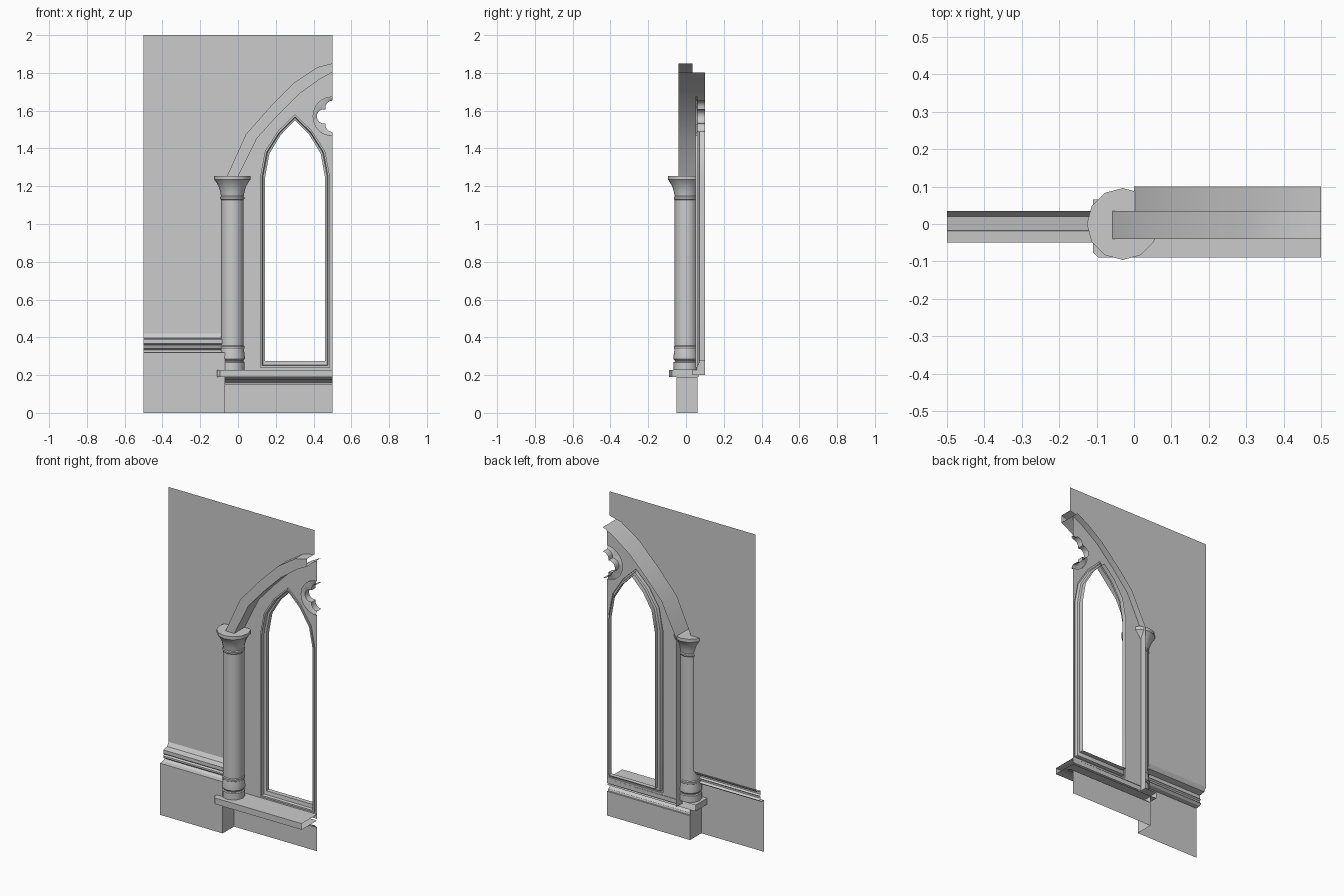
import bpy
from math import sin, cos, pi, sqrt
from mathutils import Vector
from mathutils.geometry import tessellate_polygon

if "Cube" in bpy.data.objects:
    bpy.data.objects.remove(bpy.data.objects["Cube"])


def build(name, verts, faces, toward=None, smooth=True):
    """Make a mesh; flip it if its first face looks away from 'toward'."""
    me = bpy.data.meshes.new(name)
    me.from_pydata([tuple(v) for v in verts], [], faces)
    me.update()
    if toward and me.polygons[0].normal.dot(Vector(toward)) < 0:
        me.flip_normals()
    ob = bpy.data.objects.new(name, me)
    bpy.context.collection.objects.link(ob)
    if smooth:
        bpy.ops.object.select_all(action='DESELECT')
        ob.select_set(True)
        bpy.context.view_layer.objects.active = ob
        bpy.ops.object.shade_smooth_by_angle(angle=0.55)
    return ob


def loft(name, rings, toward, closed=False):
    """Bridge rings of equal length."""
    n = len(rings[0])
    verts = [p for r in rings for p in r]
    faces = []
    for i in range(len(rings) - 1):
        for j in range(n if closed else n - 1):
            k = (j + 1) % n
            faces.append((i * n + j, i * n + k, (i + 1) * n + k, (i + 1) * n + j))
    return build(name, verts, faces, toward)


def flat(name, y, outline, *holes):
    """Flat sheet in the xz plane, facing the front."""
    loops = [[Vector((x, z, 0)) for x, z in l] for l in (outline,) + holes]
    verts = [(v.x, y, v.y) for l in loops for v in l]
    tris = [t for t in tessellate_polygon(loops)]
    fixed = []
    for a, b, c in tris:
        nrm = (Vector(verts[b]) - Vector(verts[a])).cross(Vector(verts[c]) - Vector(verts[a]))
        fixed.append((a, b, c) if nrm.y < 0 else (a, c, b))
    return build(name, verts, fixed, smooth=False)


def at(y, pts):
    return [(x, y, z) for x, z in pts]


def run(x0, x1, prof):
    """Two rings that extrude a (y, z) profile along x."""
    return [[(x, y, z) for y, z in prof] for x in (x0, x1)]


WALL, PANEL, BACK = 0.035, 0.06, 0.1
outer = [(-.06, 1.25), (.042, 1.475), (.17, 1.62), (.30, 1.75), (.42, 1.83), (.5, 1.85)]
inner = [(0, 1.25), (.10, 1.453), (.21, 1.575), (.322, 1.687), (.433, 1.767), (.5, 1.803)]

# upper wall, cut away under the arch
flat("upper_wall", WALL, [(-.5, .42), (-.06, .42)] + outer + [(.5, 2), (-.5, 2)])

# plinth and its moulded top
loft("left_plinth", run(-.5, -.07, [
    (-.05, 0), (-.05, .32), (-.02, .322), (-.006, .333), (-.018, .343), (-.018, .353),
    (-.008, .36), (-.018, .368), (-.018, .39), (.02, .397), (WALL, .42)]), (0, -1, 0))
build("plinth_return", [(-.07, -.05, 0), (-.07, PANEL, 0), (-.07, PANEL, .19), (-.07, -.05, .19)],
      [(0, 1, 2, 3)], (1, 0, 0), False)
flat("recessed_plinth", PANEL, [(-.07, 0), (.5, 0), (.5, .15), (-.07, .15)])

# sill slab and the moulding beneath
foot = [(-.11, .065), (-.11, -.075), (-.095, -.09), (.5, -.09), (.5, PANEL)]
n = len(foot)
sill_faces = [tuple(range(n)), tuple(reversed(range(n, 2 * n)))]
sill_faces += [(i, i + n, i + n + 1, i + 1) for i in range(n - 2)]
build("sill", [(x, y, z) for z in (.228, .19) for x, y in foot], sill_faces, (0, 0, 1), False)
loft("sill_moulding", run(-.07, .5, [(-.05, .19), (-.01, .185), (.005, .175), (.035, .17),
                                     (.047, .16), (.05, .15), (PANEL, .15)]), (0, 0, -1))

# arch: front band, outer edge, soffit, and the jamb below
loft("arch_front", [at(-.04, outer), at(-.04, inner)], (0, -1, 0))
loft("arch_top", [at(-.04, outer), at(WALL, outer)], (-1, 0, 1))
loft("arch_soffit", [at(-.04, inner), at(BACK, inner)], (1, 0, -1))
jamb = [(0, .2), (0, 1.25)]
loft("jamb", [at(WALL, jamb), at(BACK, jamb)], (1, 0, 0))

# column, turned with twelve sides
profile = [(.065, .228), (.065, .268), (.059, .272), (.059, .278), (.066, .285), (.066, .30),
           (.061, .338), (.064, .343), (.064, .352), (.06, .357), (.06, 1.128), (.064, 1.133),
           (.064, 1.142), (.06, 1.147), (.064, 1.17), (.073, 1.20), (.088, 1.225),
           (.096, 1.235), (.096, 1.255), (0, 1.255)]
SIDES = 12
loft("column", [[(-.03 + r * cos(2 * pi * i / SIDES), r * sin(2 * pi * i / SIDES), z)
                 for i in range(SIDES)] for r, z in profile], (1, .3, 0), True)


# lancet window outline
def lancet(w, bottom, apex):
    h = apex - 1.25
    half = [(w, bottom), (w, 1.25), (.86 * w, 1.25 + .41 * h), (.48 * w, 1.25 + .74 * h)]
    return ([(.302 - x, z) for x, z in half] + [(.302, apex)]
            + [(.302 + x, z) for x, z in reversed(half)])


frame = [(PANEL, .185, .24, 1.58), (.05, .185, .24, 1.58), (.05, .175, .25, 1.568),
         (.068, .17, .253, 1.563), (.072, .158, .275, 1.55), (BACK, .158, .275, 1.55)]
loft("window_frame", [at(y, lancet(w, b, a)) for y, w, b, a in frame], (-1, 0, 0), True)

# half rosette with foiled opening
SEG = 16
angles = [pi / 2 + pi * i / SEG for i in range(SEG + 1)]


def circle(r):
    return [(.5 + r * cos(a), 1.57 + r * sin(a)) for a in angles]


def foil(d=.045, lobe=.038):
    pts = []
    for a in angles:
        p = (a + pi / 4) % (pi / 2) - pi / 4
        r = d * cos(p) + sqrt(lobe ** 2 - (d * sin(p)) ** 2)
        pts.append((.5 + r * cos(a), 1.57 + r * sin(a)))
    return pts


loft("rosette", [at(PANEL, circle(.105)), at(.05, circle(.105)), at(.05, circle(.097)),
                 at(.06, foil()), at(BACK, foil())], (-.3, 0, 1))

# tracery panel filling the arch
flat("tracery_panel", PANEL,
     [(0, .2), (.5, .2)] + circle(.105)[::-1] + inner[::-1], lancet(.185, .24, 1.58))
